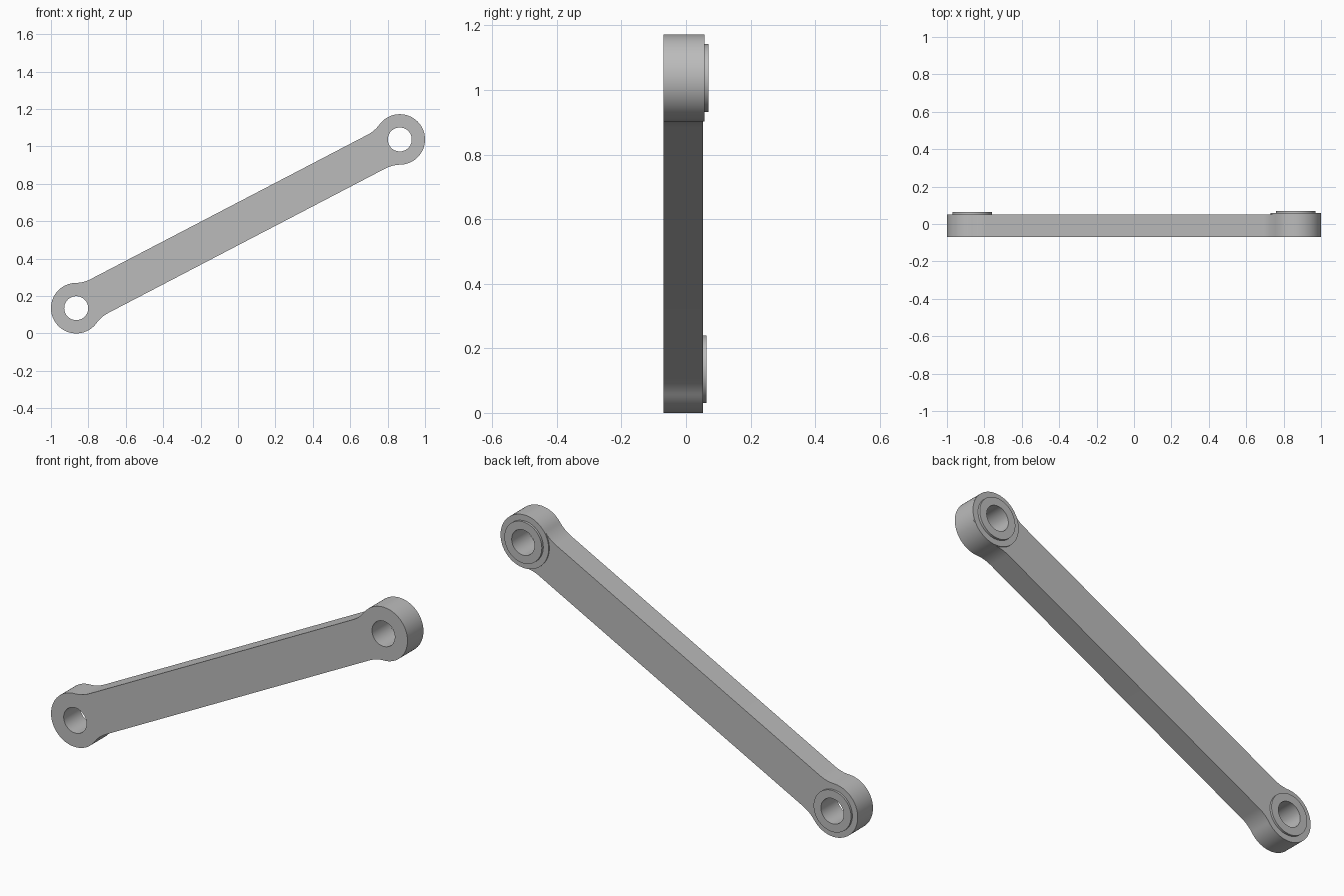
import bpy, bmesh
from math import pi, sqrt, atan2, cos, sin, radians
from mathutils import Vector

if "Cube" in bpy.data.objects:
    bpy.data.objects.remove(bpy.data.objects["Cube"])

steel = bpy.data.materials.new("grey_steel")
steel.use_nodes = True
GREY = (0.5, 0.5, 0.5, 1)
steel.diffuse_color = GREY
steel.node_tree.nodes["Principled BSDF"].inputs["Base Color"].default_value = GREY

# Main dimensions, in the x-z plane
LOW, HIGH = Vector((-0.865, 0.135)), Vector((0.865, 1.037))
EYE_R, HOLE_R, RIM_R = 0.135, 0.064, 0.105
BAR_HALF, FILLET_R = 0.102, 0.18
FRONT, BACK = -0.07, 0.052


def arc(centre, radius, start, end, steps):
    return [centre + radius * Vector((cos(a), sin(a)))
            for a in (start + (end - start) * i / steps for i in range(steps + 1))]


def circle(centre, radius, steps=64):
    return arc(centre, radius, 0, 2 * pi, steps)[:-1]


def plate(name, loops, y0, y1):
    """Fill the loops (outer first, then holes) and extrude from y0 to y1."""
    curve = bpy.data.curves.new(name, 'CURVE')
    curve.dimensions = '2D'
    curve.fill_mode = 'BOTH'
    curve.extrude = (y1 - y0) / 2
    for loop in loops:
        spline = curve.splines.new('POLY')
        spline.points.add(len(loop) - 1)
        for point, co in zip(spline.points, loop):
            point.co = (co.x, co.y, 0, 1)
        spline.use_cyclic_u = True
    obj = bpy.data.objects.new(name, curve)
    bpy.context.collection.objects.link(obj)
    obj.rotation_euler.x = pi / 2
    obj.location.y = (y0 + y1) / 2
    bpy.ops.object.select_all(action='DESELECT')
    obj.select_set(True)
    bpy.context.view_layer.objects.active = obj
    bpy.ops.object.convert(target='MESH')
    obj = bpy.context.object
    obj.name = name
    # Weld the caps to the walls
    bm = bmesh.new()
    bm.from_mesh(obj.data)
    bmesh.ops.remove_doubles(bm, verts=bm.verts, dist=0.0001)
    bmesh.ops.recalc_face_normals(bm, faces=bm.faces)
    bm.to_mesh(obj.data)
    bm.free()
    obj.data.materials.clear()
    obj.data.materials.append(steel)
    bpy.ops.object.shade_smooth_by_angle(angle=radians(30))
    return obj


# Arm outline: half of it, then the same half turned about the middle
axis = HIGH - LOW
tilt = atan2(axis.y, axis.x)
rise = BAR_HALF + FILLET_R
run = sqrt((EYE_R + FILLET_R) ** 2 - rise ** 2)
meet = atan2(rise, run)
along = axis.normalized()
across = Vector((-along.y, along.x))
upper = LOW + along * run + across * rise
lower = LOW + along * run - across * rise
half = arc(upper, FILLET_R, tilt - pi / 2, tilt - pi + meet, 12)
half += arc(LOW, EYE_R, tilt + meet, tilt + 2 * pi - meet, 56)[1:-1]
half += arc(lower, FILLET_R, tilt + pi - meet, tilt + pi / 2, 12)
outline = half + [LOW + HIGH - p for p in half]

plate("link_arm", [outline, circle(LOW, HOLE_R), circle(HIGH, HOLE_R)], FRONT, BACK)

# Raised boss on the upper eye, and a bearing rim on each eye
plate("upper_boss", [circle(HIGH, EYE_R), circle(HIGH, HOLE_R)], BACK, 0.058)
plate("upper_rim", [circle(HIGH, RIM_R), circle(HIGH, HOLE_R)], 0.058, 0.07)
plate("lower_rim", [circle(LOW, RIM_R), circle(LOW, HOLE_R)], BACK, 0.063)
